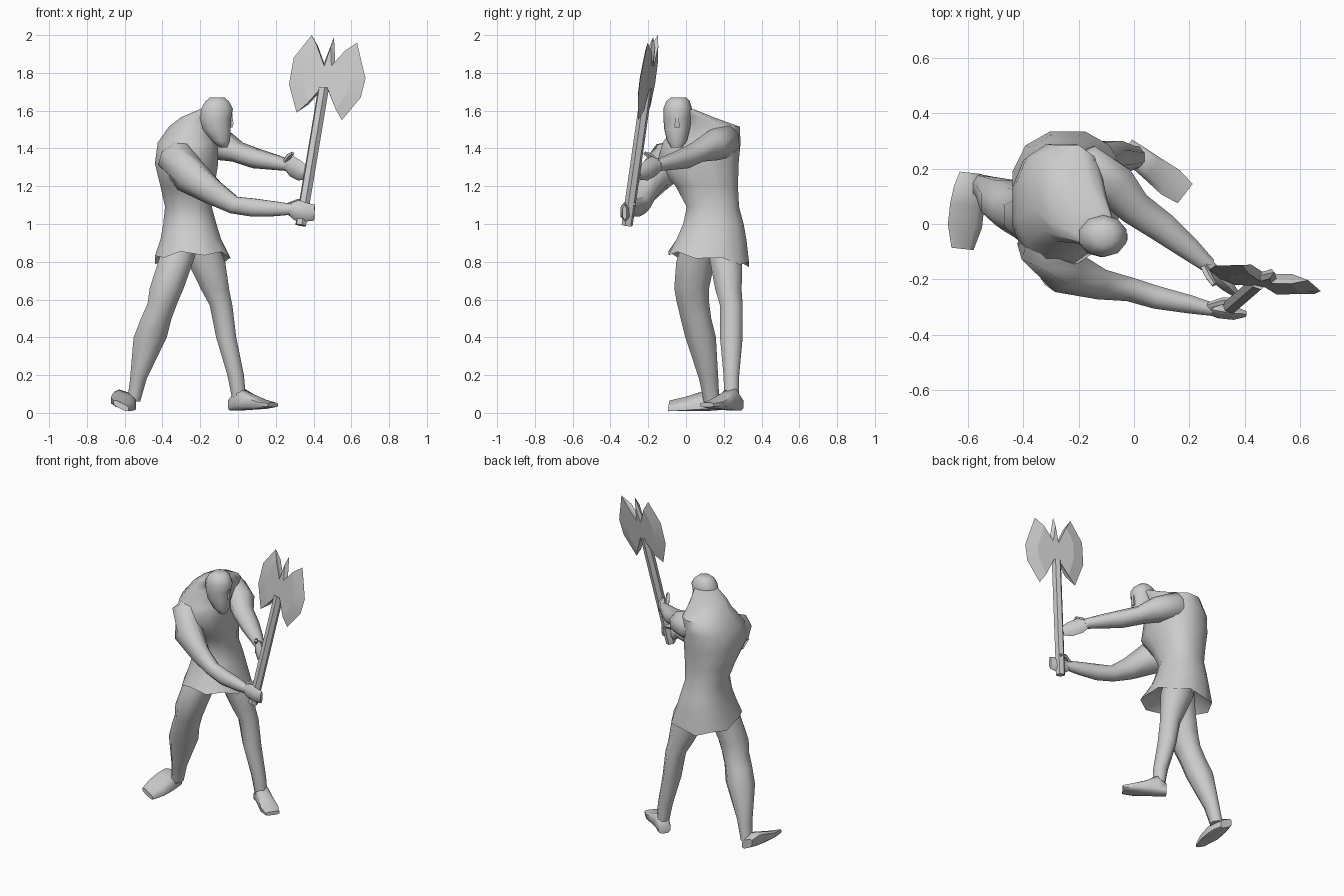
import bpy, bmesh, math
from mathutils import Vector as V


def finish(bm, name, angle=60):
    bmesh.ops.recalc_face_normals(bm, faces=bm.faces)
    me = bpy.data.meshes.new(name)
    bm.to_mesh(me)
    bm.free()
    ob = bpy.data.objects.new(name, me)
    bpy.context.collection.objects.link(ob)
    bpy.ops.object.select_all(action='DESELECT')
    ob.select_set(True)
    bpy.context.view_layer.objects.active = ob
    bpy.ops.object.shade_smooth_by_angle(angle=math.radians(angle))
    return ob


def loft(name, rings, n=8, power=1.0, wave=(), angle=60):
    """Skin rings of (centre, u, v); power < 1 squares the section."""
    bm = bmesh.new()
    loops = []
    for k, (c, u, v) in enumerate(rings):
        loop = []
        for i in range(n):
            a = 2 * math.pi * (i + 0.5) / n
            co, si = math.cos(a), math.sin(a)
            co = math.copysign(abs(co) ** power, co)
            si = math.copysign(abs(si) ** power, si)
            p = V(c) + V(u) * co + V(v) * si
            if k in wave:
                p.z += 0.012 * (-1) ** i
            loop.append(bm.verts.new(p))
        loops.append(loop)
    for a, b in zip(loops, loops[1:]):
        for i in range(n):
            j = (i + 1) % n
            bm.faces.new((a[i], a[j], b[j], b[i]))
    bm.faces.new(loops[0])
    bm.faces.new(loops[-1])
    return finish(bm, name, angle)


def spans_to_rings(spans):
    return [(((x0 + x1) / 2, (y0 + y1) / 2, z), ((x1 - x0) / 2, 0, 0), (0, (y1 - y0) / 2, 0))
            for z, x0, x1, y0, y1 in spans]


def level(name, spans, **kw):
    """Loft of level sections given as (z, x0, x1, y0, y1)."""
    loft(name, spans_to_rings(spans), **kw)


def limb(name, pts, **kw):
    """Tube through (x, y, z, half width, half height)."""
    rings = []
    for i, p in enumerate(pts):
        a, b = pts[max(i - 1, 0)], pts[min(i + 1, len(pts) - 1)]
        t = (V(b[:3]) - V(a[:3])).normalized()
        u = t.cross(V((0, 0, 1))).normalized()
        rings.append((p[:3], u * p[3], u.cross(t) * p[4]))
    loft(name, rings, **kw)


# Hunched torso running down into a flared skirt with a recessed underside
loft("torso_and_skirt", [
    ((-0.24, 0.12, 0.90), (0.14, 0, 0), (0, 0.15, 0)),
    ((-0.24, 0.12, 0.815), (0.205, 0, 0.005), (0, 0.22, -0.03)),
    ((-0.25, 0.135, 0.92), (0.165, 0, 0), (0, 0.19, 0))] + spans_to_rings([
        (1.00, -0.40, -0.11, -0.02, 0.31), (1.09, -0.39, -0.135, 0.00, 0.285),
        (1.20, -0.415, -0.12, -0.06, 0.28), (1.32, -0.445, -0.10, -0.16, 0.285),
        (1.43, -0.43, -0.10, -0.13, 0.295), (1.515, -0.37, -0.11, -0.07, 0.29),
        (1.565, -0.305, -0.09, -0.07, 0.15), (1.605, -0.21, -0.07, -0.08, 0.05)]),
    n=12, power=0.85, wave=(1,))

# Head and nose
level("head", [
    (1.405, -0.10, -0.055, -0.08, -0.02), (1.44, -0.14, -0.04, -0.10, 0.005),
    (1.50, -0.19, -0.035, -0.115, 0.02), (1.56, -0.205, -0.032, -0.12, 0.03),
    (1.61, -0.20, -0.022, -0.12, 0.032), (1.65, -0.175, -0.045, -0.105, 0.02),
    (1.67, -0.15, -0.07, -0.08, 0.0)], n=10)
level("nose", [(1.51, -0.06, -0.024, -0.065, -0.03), (1.53, -0.06, -0.018, -0.065, -0.03),
               (1.59, -0.06, -0.026, -0.055, -0.04)], n=4)

# Arms
limb("right_arm", [
    (-0.30, 0.0, 1.42, 0.07, 0.05), (-0.325, -0.075, 1.345, 0.10, 0.115),
    (-0.255, -0.165, 1.255, 0.09, 0.10), (-0.13, -0.215, 1.165, 0.06, 0.07),
    (-0.02, -0.235, 1.10, 0.047, 0.05), (0.08, -0.265, 1.087, 0.045, 0.052),
    (0.20, -0.29, 1.08, 0.036, 0.042), (0.29, -0.31, 1.078, 0.025, 0.03)])
limb("left_arm", [
    (-0.28, 0.18, 1.43, 0.04, 0.05), (-0.16, 0.20, 1.44, 0.09, 0.09),
    (-0.07, 0.14, 1.41, 0.085, 0.08), (0.0, 0.06, 1.38, 0.068, 0.056),
    (0.10, -0.01, 1.345, 0.06, 0.055), (0.20, -0.09, 1.325, 0.045, 0.042),
    (0.27, -0.15, 1.31, 0.03, 0.032)])

# Gripping hands
limb("right_hand", [
    (0.27, -0.307, 1.078, 0.022, 0.03), (0.31, -0.315, 1.072, 0.03, 0.055),
    (0.36, -0.322, 1.062, 0.028, 0.05), (0.405, -0.325, 1.06, 0.012, 0.042)], n=6)
limb("right_thumb", [(0.27, -0.295, 1.10, 0.012, 0.015), (0.32, -0.28, 1.12, 0.014, 0.014),
                     (0.37, -0.275, 1.105, 0.01, 0.01)], n=5)
limb("left_hand", [
    (0.255, -0.135, 1.312, 0.028, 0.03), (0.285, -0.175, 1.305, 0.032, 0.055),
    (0.33, -0.215, 1.28, 0.028, 0.052), (0.365, -0.25, 1.268, 0.015, 0.035)], n=6)
limb("left_thumb", [(0.25, -0.15, 1.325, 0.014, 0.015), (0.27, -0.19, 1.36, 0.014, 0.016),
                    (0.29, -0.22, 1.375, 0.01, 0.01)], n=5)

# Legs
level("right_leg", [
    (0.06, -0.59, -0.515, 0.09, 0.18), (0.18, -0.575, -0.48, 0.065, 0.175),
    (0.40, -0.56, -0.37, -0.01, 0.165), (0.50, -0.52, -0.345, -0.035, 0.14),
    (0.58, -0.485, -0.315, -0.055, 0.13), (0.66, -0.475, -0.28, -0.07, 0.13),
    (0.80, -0.43, -0.23, -0.06, 0.16), (0.92, -0.39, -0.19, -0.02, 0.19)])
level("left_leg", [
    (0.08, -0.035, 0.045, 0.20, 0.285), (0.20, -0.06, 0.035, 0.195, 0.285),
    (0.40, -0.12, -0.005, 0.175, 0.305), (0.57, -0.155, -0.025, 0.175, 0.305),
    (0.65, -0.20, -0.04, 0.15, 0.30), (0.80, -0.275, -0.06, 0.12, 0.305),
    (0.92, -0.30, -0.11, 0.10, 0.30)])


def foot(name, heel, toe, stations, roll):
    """Stations are (fraction, half width, z low, z high) from heel to toe."""
    heel, toe = V((*heel, 0)), V((*toe, 0))
    side = (toe - heel).cross(V((0, 0, 1))).normalized()
    rings = []
    for f, w, lo, hi in stations:
        c = heel.lerp(toe, f) + V((0, 0, (lo + hi) / 2))
        rings.append((c, side * w + V((0, 0, roll)), V((0, 0, (hi - lo) / 2))))
    loft(name, rings, power=0.6)


foot("right_foot", (-0.59, 0.185), (-0.62, -0.09),
     [(0, 0.042, 0.025, 0.085), (0.2, 0.058, 0.02, 0.115), (0.42, 0.065, 0.02, 0.10),
      (0.7, 0.065, 0.02, 0.075), (1, 0.042, 0.02, 0.055)], 0.02)
foot("left_foot", (-0.03, 0.275), (0.185, 0.11),
     [(0, 0.04, 0.01, 0.08), (0.2, 0.045, 0.01, 0.135), (0.45, 0.05, 0.015, 0.10),
      (0.75, 0.058, 0.02, 0.07), (1, 0.046, 0.03, 0.055)], 0)

# Axe shaft
limb("axe_shaft", [(0.332, -0.312, 0.993, 0.03, 0.03), (0.453, -0.208, 1.72, 0.03, 0.03)],
     n=6, angle=30)

# Double-bitted axe head: thin edge around a raised plate
outline = [(0.39, 2.0), (0.295, 1.88), (0.27, 1.74), (0.31, 1.59), (0.43, 1.70), (0.48, 1.70),
           (0.55, 1.55), (0.65, 1.67), (0.675, 1.77), (0.63, 1.96), (0.515, 1.855),
           (0.508, 1.99), (0.455, 1.85)]
mid = (0.47, 1.775)
normal = V((0.2, 1, -0.16)).normalized()
bm = bmesh.new()


def blade_vert(x, z, off):
    return bm.verts.new(V((x, -0.205 - 0.2 * (x - 0.47) + 0.16 * (z - 1.75), z)) + normal * off)


edge = [blade_vert(x, z, 0) for x, z in outline]
for s in (-1, 1):
    inner = [blade_vert(mid[0] + (x - mid[0]) * 0.62, mid[1] + (z - mid[1]) * 0.75, s * 0.018)
             for x, z in outline]
    centre = blade_vert(*mid, s * 0.018)
    for i in range(len(edge)):
        j = (i + 1) % len(edge)
        bm.faces.new((edge[i], edge[j], inner[j], inner[i]))
        bm.faces.new((inner[i], inner[j], centre))
finish(bm, "axe_head", 10)
